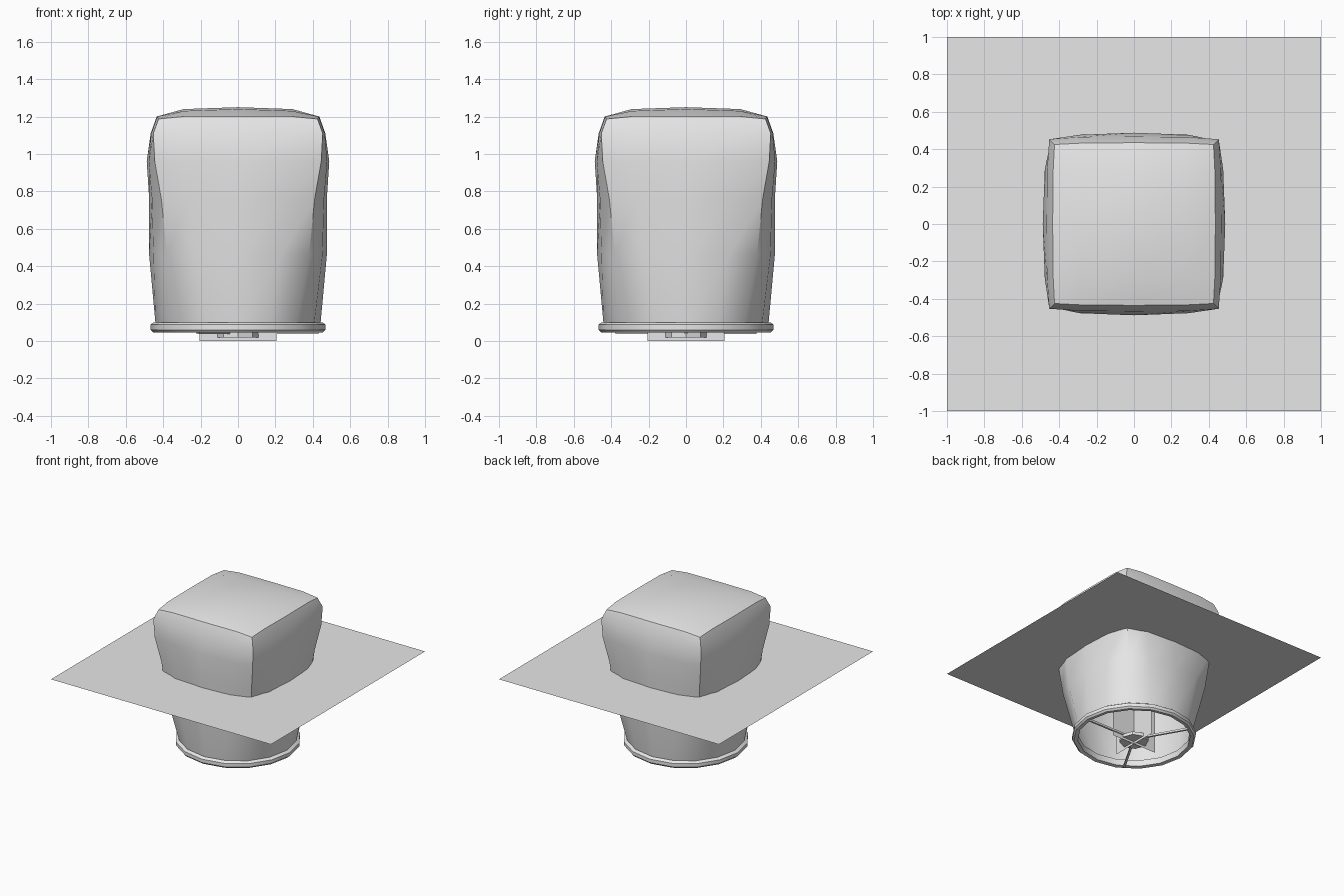
import bpy, bmesh, math
from mathutils import Matrix

cube = bpy.data.objects.get("Cube")
if cube:
    bpy.data.objects.remove(cube, do_unlink=True)

grey = bpy.data.materials.new("light_grey")
grey.use_nodes = True
grey.diffuse_color = (0.8, 0.8, 0.8, 1)
grey.node_tree.nodes["Principled BSDF"].inputs["Base Color"].default_value = (0.8, 0.8, 0.8, 1)


def finish(name, bm, smooth=True, recalc=True):
    if recalc:
        bmesh.ops.recalc_face_normals(bm, faces=bm.faces)
    mesh = bpy.data.meshes.new(name)
    bm.to_mesh(mesh)
    bm.free()
    mesh.materials.append(grey)
    obj = bpy.data.objects.new(name, mesh)
    bpy.context.collection.objects.link(obj)
    if smooth:
        bpy.ops.object.select_all(action='DESELECT')
        obj.select_set(True)
        bpy.context.view_layer.objects.active = obj
        bpy.ops.object.shade_smooth_by_angle(angle=math.radians(30))
    return obj


def bridge(bm, a, b):
    n = len(a)
    for i in range(n):
        bm.faces.new((a[i], a[(i + 1) % n], b[(i + 1) % n], b[i]))


def section(mid, lat, out, corner):
    """Four-fold section: corner, quarter, middle, quarter on every side."""
    side = [(-corner, -corner), (-lat, -out), (0, -mid), (lat, -out)]
    turns = [(1, 0), (0, 1), (-1, 0), (0, -1)]
    return [(x * c - y * s, x * s + y * c) for c, s in turns for x, y in side]


# Shade: round at the open bottom, cushioned square at the top
rows = [  # height, middle, quarter along, quarter out, corner
    (0.08, 0.44, 0.168, 0.406, 0.311),
    (0.46, 0.475, 0.23, 0.452, 0.38),
    (0.76, 0.475, 0.26, 0.46, 0.41),
    (0.96, 0.488, 0.29, 0.477, 0.445),
    (1.11, 0.467, 0.30, 0.464, 0.453),
    (1.20, 0.435, 0.29, 0.432, 0.425),
]
bm = bmesh.new()
loops = []
for z, *shape in rows:
    loops.append([bm.verts.new((x, y, z)) for x, y in section(*shape)])
for low, high in zip(loops, loops[1:]):
    bridge(bm, low, high)
border = loops[-1]
for v in border[::4]:
    v.co.z = 1.187

# Domed top as a four by four grid inside the border
grid = {}
for i in range(5):
    grid[i, 0] = border[i]
    grid[4, i] = border[4 + i]
    grid[4 - i, 4] = border[8 + i]
    grid[0, 4 - i] = border[(12 + i) % 16]
steps = (0, -0.29, 0, 0.29)
for i in range(1, 4):
    for j in range(1, 4):
        x, y = steps[i], steps[j]
        grid[i, j] = bm.verts.new((x, y, 1.25 - 0.12 * (x * x + y * y)))
for i in range(4):
    for j in range(4):
        bm.faces.new((grid[i, j], grid[i + 1, j], grid[i + 1, j + 1], grid[i, j + 1]))
finish("shade", bm)

# Rim band around the opening
bm = bmesh.new()
rings = []
for r, z in [(0.425, 0.05), (0.455, 0.046), (0.468, 0.06), (0.468, 0.088), (0.45, 0.1), (0.425, 0.1)]:
    rings.append([bm.verts.new((r * math.cos(k * math.pi / 8), r * math.sin(k * math.pi / 8), z))
                  for k in range(16)])
for i, ring in enumerate(rings):
    bridge(bm, ring, rings[(i + 1) % len(rings)])
finish("rim", bm)

# Flat sheet crossing the shade
bm = bmesh.new()
bmesh.ops.create_grid(bm, x_segments=1, y_segments=1, size=1, matrix=Matrix.Translation((0, 0, 0.68)))
finish("flat_sheet", bm, smooth=False, recalc=False)

# Hub and three spokes
bm = bmesh.new()
bmesh.ops.create_cone(bm, cap_ends=True, segments=8, radius1=0.11, radius2=0.11, depth=0.026,
                      matrix=Matrix.Translation((0, 0, 0.033)))
finish("hub", bm)
bm = bmesh.new()
for k in range(3):
    place = (Matrix.Rotation(k * math.tau / 3, 4, 'Z') @ Matrix.Translation((0.265, 0, 0.045))
             @ Matrix.Diagonal((0.33, 0.016, 0.016, 1)))
    bmesh.ops.create_cube(bm, size=1, matrix=place)
finish("spokes", bm, smooth=False)

# Crossed upright plates in the middle
bm = bmesh.new()
for turn in (0, math.pi / 2):
    place = (Matrix.Rotation(turn, 4, 'Z') @ Matrix.Translation((0, 0, 0.205))
             @ Matrix.Rotation(math.pi / 2, 4, 'X'))
    bmesh.ops.create_grid(bm, x_segments=1, y_segments=1, size=0.205, matrix=place)
finish("crossed_plates", bm, smooth=False, recalc=False)
